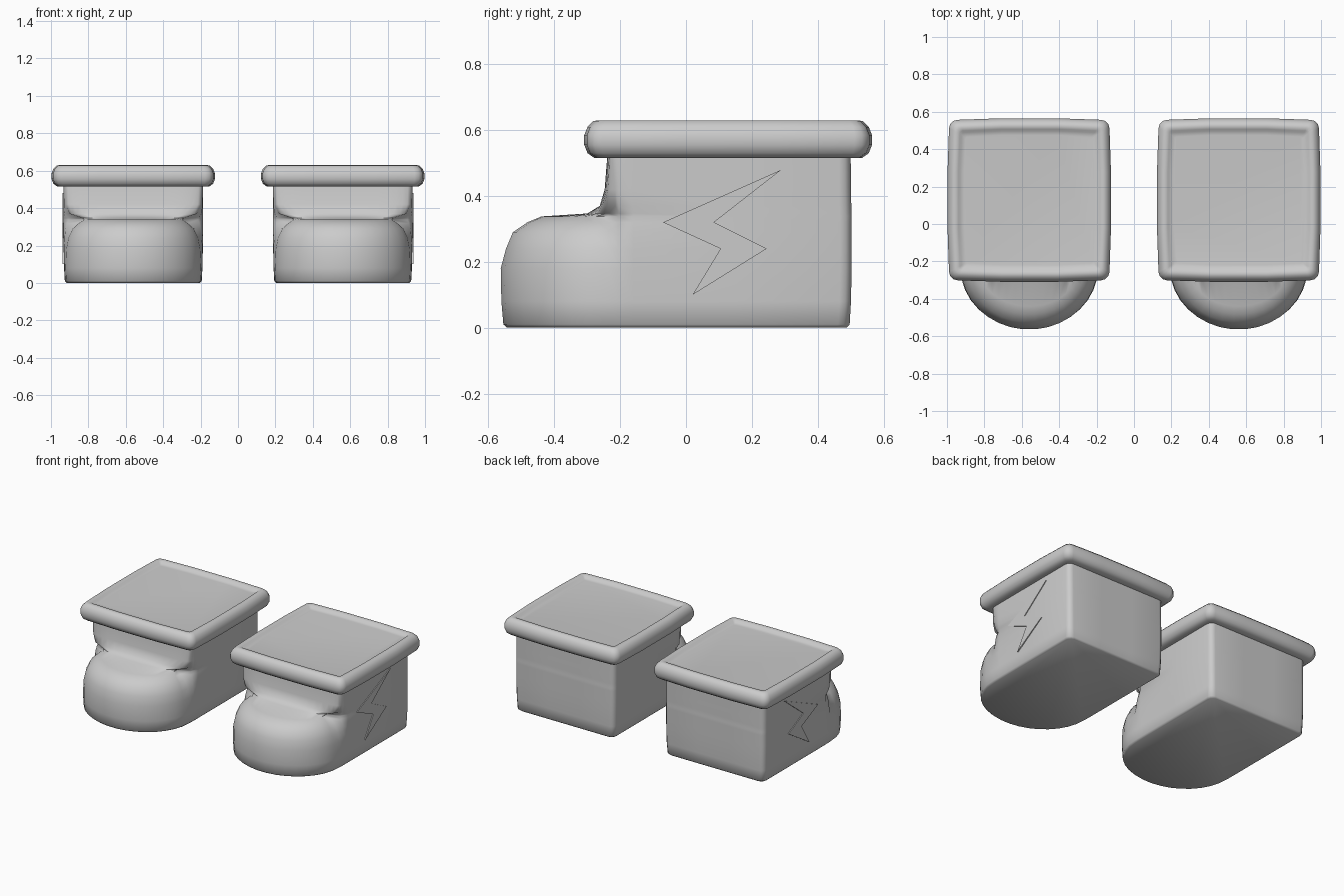
import bpy, bmesh
from math import sin, cos, pi

if "Cube" in bpy.data.objects:
    bpy.data.objects.remove(bpy.data.objects["Cube"])

CX = 0.56  # sideways centre of each boot


def finish(name, bm, angle):
    """Turn a bmesh into a smooth object mirrored to the other foot."""
    bmesh.ops.recalc_face_normals(bm, faces=bm.faces)
    me = bpy.data.meshes.new(name)
    bm.to_mesh(me)
    bm.free()
    ob = bpy.data.objects.new(name, me)
    bpy.context.collection.objects.link(ob)
    bpy.ops.object.select_all(action='DESELECT')
    ob.select_set(True)
    bpy.context.view_layer.objects.active = ob
    bpy.ops.object.shade_smooth_by_angle(angle=angle)
    ob.modifiers.new("Mirror", 'MIRROR').use_mirror_merge = False
    return ob


def loft(rings):
    """Skin a stack of equal-length rings and cap both ends."""
    bm = bmesh.new()
    loops = [[bm.verts.new(p) for p in r] for r in rings]
    n = len(loops[0])
    for a, b in zip(loops, loops[1:]):
        for i in range(n):
            j = (i + 1) % n
            bm.faces.new((a[i], a[j], b[j], b[i]))
    bm.faces.new(loops[0])
    bm.faces.new(loops[-1])
    return bm


def mirrored(half, z):
    """Complete a half outline (offset from the boot centre) into a ring."""
    return [(CX + x, y, z) for x, y in half] + [(CX - x, y, z) for x, y in reversed(half)]


def boot_ring(z, w, back, toe_w, front):
    r = 0.035
    half = [(0.12, back), (w - r, back)]
    half += [(w - r + r * sin(a), back - r + r * cos(a)) for a in (pi / 6, pi / 3)]
    half += [(w, back - r), (w, 0.15), (w, -0.16), (w - 0.25 * (w - toe_w), -0.205)]
    y0 = -0.235 if front < -0.27 else -0.215
    for k in range(9):
        a = k / 8.5 * pi / 2
        half.append((toe_w * cos(a), y0 + (front - y0) * sin(a)))
    if front > -0.27:  # shaft front is flat with rounded corners
        half = half[:-9] + [(toe_w * cos(k / 8.5 * pi / 2) ** 0.8,
                             y0 + (front - y0) * min(1, 1.15 * sin(k / 8.5 * pi / 2) ** 0.5))
                            for k in range(9)]
    return mirrored(half, z)


# Boot: height, half width, heel, toe half width, toe front
boot = [(0.0, 0.355, 0.487, 0.352, -0.545), (0.01, 0.366, 0.497, 0.364, -0.556),
        (0.08, 0.370, 0.501, 0.368, -0.562), (0.18, 0.372, 0.503, 0.364, -0.564),
        (0.24, 0.373, 0.503, 0.352, -0.548), (0.29, 0.373, 0.503, 0.328, -0.527),
        (0.32, 0.373, 0.503, 0.295, -0.483), (0.338, 0.373, 0.503, 0.265, -0.44),
        (0.347, 0.373, 0.502, 0.275, -0.30), (0.37, 0.373, 0.502, 0.345, -0.262),
        (0.42, 0.373, 0.501, 0.365, -0.247), (0.535, 0.373, 0.5, 0.370, -0.238)]
finish("boot", loft([boot_ring(*b) for b in boot]), 1.0)


# Cuff: inset and height of the rolled rim, ending in a shallow recessed top
def cuff_ring(inset, z):
    h, r = 0.437 - inset, max(0.045 - inset * 0.5, 0.012)
    cy, e = 0.128, h - 0.008
    half = [(0.15, cy + h), (e - r, cy + e)]
    half += [(e - r + r * sin(a), cy + e - r + r * cos(a)) for a in (pi / 6, pi / 3, pi / 2)]
    half += [(h, cy + 0.15)]
    half += [(x, 2 * cy - y) for x, y in reversed(half)]
    return mirrored(half, z)


cuff = [(0.06, 0.515), (0.03, 0.516), (0.01, 0.53), (0, 0.555), (0, 0.585), (0.01, 0.61),
        (0.027, 0.627), (0.042, 0.63), (0.058, 0.626), (0.068, 0.616), (0.09, 0.613)]
finish("cuff", loft([cuff_ring(*c) for c in cuff]), 1.0)

# Lightning bolt: thin plate on the outer side
outline = [(0.29, 0.48), (-0.07, 0.32), (0.105, 0.24), (0.02, 0.10), (0.245, 0.24), (0.085, 0.32)]
finish("bolt", loft([[(x, y, z) for y, z in outline] for x in (0.925, 0.938)]), 0.5)
